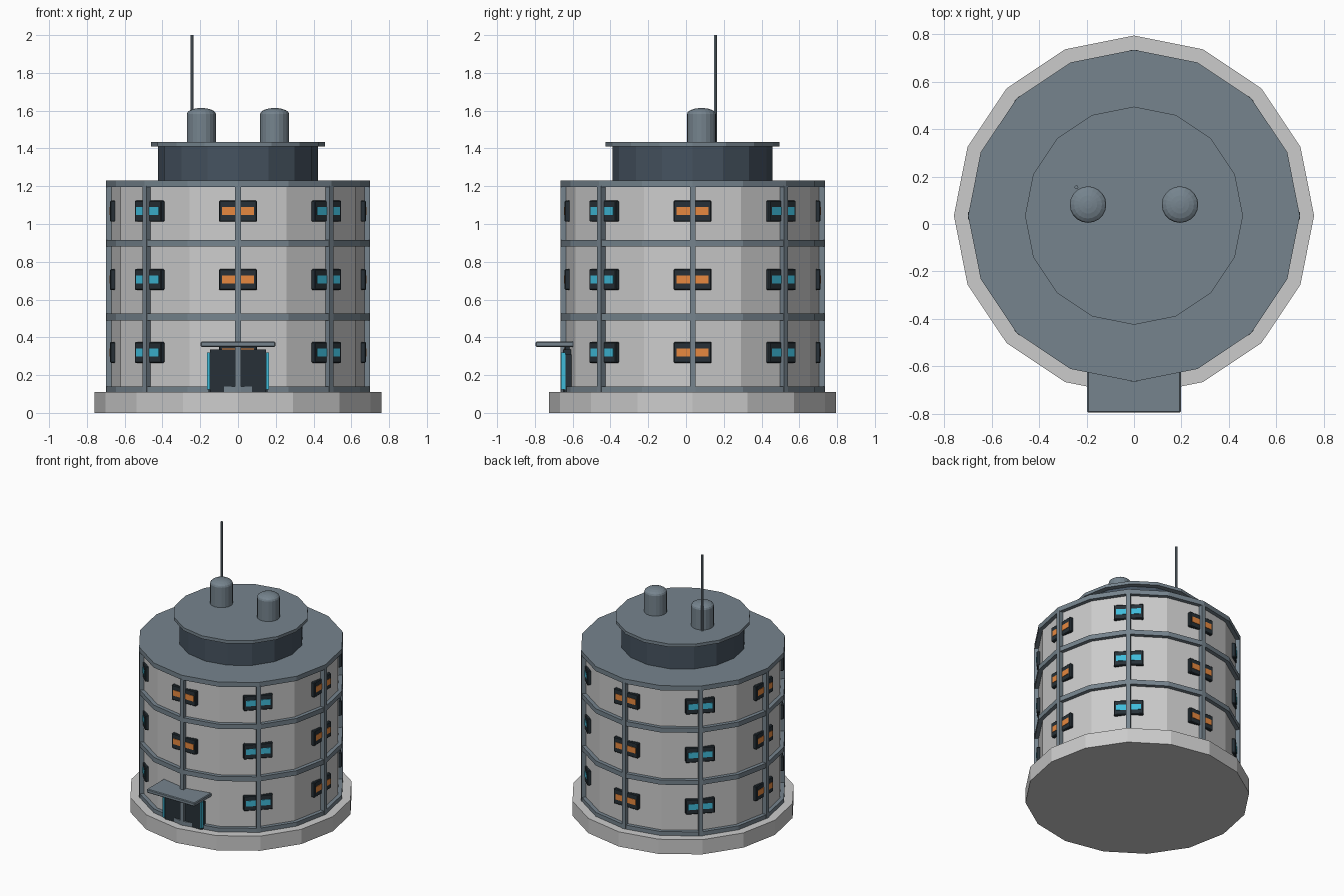
import bpy, math
from mathutils import Matrix, Vector

if "Cube" in bpy.data.objects:
    bpy.data.objects.remove(bpy.data.objects["Cube"])

CY = 0.035  # tower axis in y


def material(name, rgb):
    m = bpy.data.materials.new(name)
    m.diffuse_color = (*rgb, 1)
    m.use_nodes = True
    m.node_tree.nodes["Principled BSDF"].inputs["Base Color"].default_value = m.diffuse_color
    return m


TRIM = material("trim_blue_grey", (0.18, 0.23, 0.27))
DRUM = material("dark_slate", (0.06, 0.085, 0.115))
DARK = material("dark_frame", (0.02, 0.03, 0.038))
ORANGE = material("orange_glow", (0.8, 0.25, 0.05))
TEAL = material("teal_glow", (0.05, 0.5, 0.7))


def finish(ob, name, mat):
    ob.name = name
    if mat:
        ob.data.materials.append(mat)
    return ob


def prism(name, r, z0, z1, mat=None, x=0, y=CY, n=16):
    bpy.ops.mesh.primitive_cylinder_add(vertices=n, radius=r, depth=z1 - z0,
                                        location=(x, y, (z0 + z1) / 2))
    return finish(bpy.context.object, name, mat)


def box(name, size, loc, mat=None, angle=0, bevel=0):
    bpy.ops.mesh.primitive_cube_add(size=1, location=loc, rotation=(0, 0, angle))
    ob = bpy.context.object
    ob.data.transform(Matrix.Diagonal((*size, 1)))
    if bevel:
        b = ob.modifiers.new("bevel", 'BEVEL')
        b.width, b.segments = bevel, 1
    return finish(ob, name, mat)


def radial_box(name, width, height, r_in, r_out, angle, z, mat, bevel=0):
    # box facing outwards from the tower axis
    r = (r_in + r_out) / 2
    loc = (r * math.cos(angle), CY + r * math.sin(angle), z)
    return box(name, (r_out - r_in, width, height), loc, mat, angle, bevel)


# plinth, wall, floor bands and roof slab
prism("plinth", 0.76, 0, 0.11)
prism("tower_wall", 0.672, 0.11, 1.20)
for i, (z0, z1) in enumerate([(0.11, 0.14), (0.49, 0.525), (0.88, 0.915)]):
    prism(f"floor_band_{i}", 0.70, z0, z1, TRIM)
prism("roof_slab", 0.70, 1.195, 1.23, TRIM)

# upper drum and its cap
prism("roof_drum", 0.423, 1.23, 1.41, DRUM)
prism("drum_cap", 0.46, 1.41, 1.433, TRIM)

# pilasters and windows, eight around
for k in range(8):
    a = k * math.pi / 4
    radial_box(f"pilaster_{k}", 0.03, 1.09, 0.66, 0.70, a, 0.655, TRIM)
    glow = TEAL if k % 2 else ORANGE
    for j, z in enumerate((0.32, 0.706, 1.068)):
        radial_box(f"window_frame_{k}_{j}", 0.2, 0.112, 0.62, 0.677, a, z, DARK, 0.005)
        radial_box(f"window_glass_{k}_{j}", 0.168, 0.042, 0.64, 0.68, a, z, glow)

# entrance
box("door", (0.295, 0.06, 0.225), (0, -0.62, 0.2225), DARK)
for s in (-1, 1):
    box("door_light", (0.014, 0.022, 0.195), (s * 0.156, -0.65, 0.2225), TEAL)
    box("door_jamb", (0.014, 0.06, 0.2), (s * 0.15, -0.612, 0.21), DARK)
box("canopy", (0.396, 0.205, 0.028), (0, -0.6935, 0.363), TRIM, bevel=0.005)


# roof tanks with rounded lids
def tank(name, x, y, r=0.077, n=20):
    prof = [(r, 1.43)] + [(r * math.cos(t), 1.582 + 0.032 * math.sin(t))
                          for t in (0, 0.35, 0.7, 1.05, 1.35)]
    verts = [(q * math.cos(2 * math.pi * i / n), q * math.sin(2 * math.pi * i / n), z)
             for q, z in prof for i in range(n)]
    verts.append((0, 0, 1.614))
    faces = [(k * n + i, k * n + (i + 1) % n, (k + 1) * n + (i + 1) % n, (k + 1) * n + i)
             for k in range(len(prof) - 1) for i in range(n)]
    last = (len(prof) - 1) * n
    faces += [(last + i, last + (i + 1) % n, len(verts) - 1) for i in range(n)]
    faces.append(tuple(reversed(range(n))))
    me = bpy.data.meshes.new(name)
    me.from_pydata(verts, [], faces)
    ob = bpy.data.objects.new(name, me)
    ob.location = (x, y, 0)
    bpy.context.collection.objects.link(ob)
    finish(ob, name, TRIM)


tank("roof_tank_left", -0.194, 0.082)
tank("roof_tank_right", 0.194, 0.082)

# antenna
prism("antenna", 0.008, 1.43, 2.0, TRIM, x=-0.243, y=0.155, n=8)
